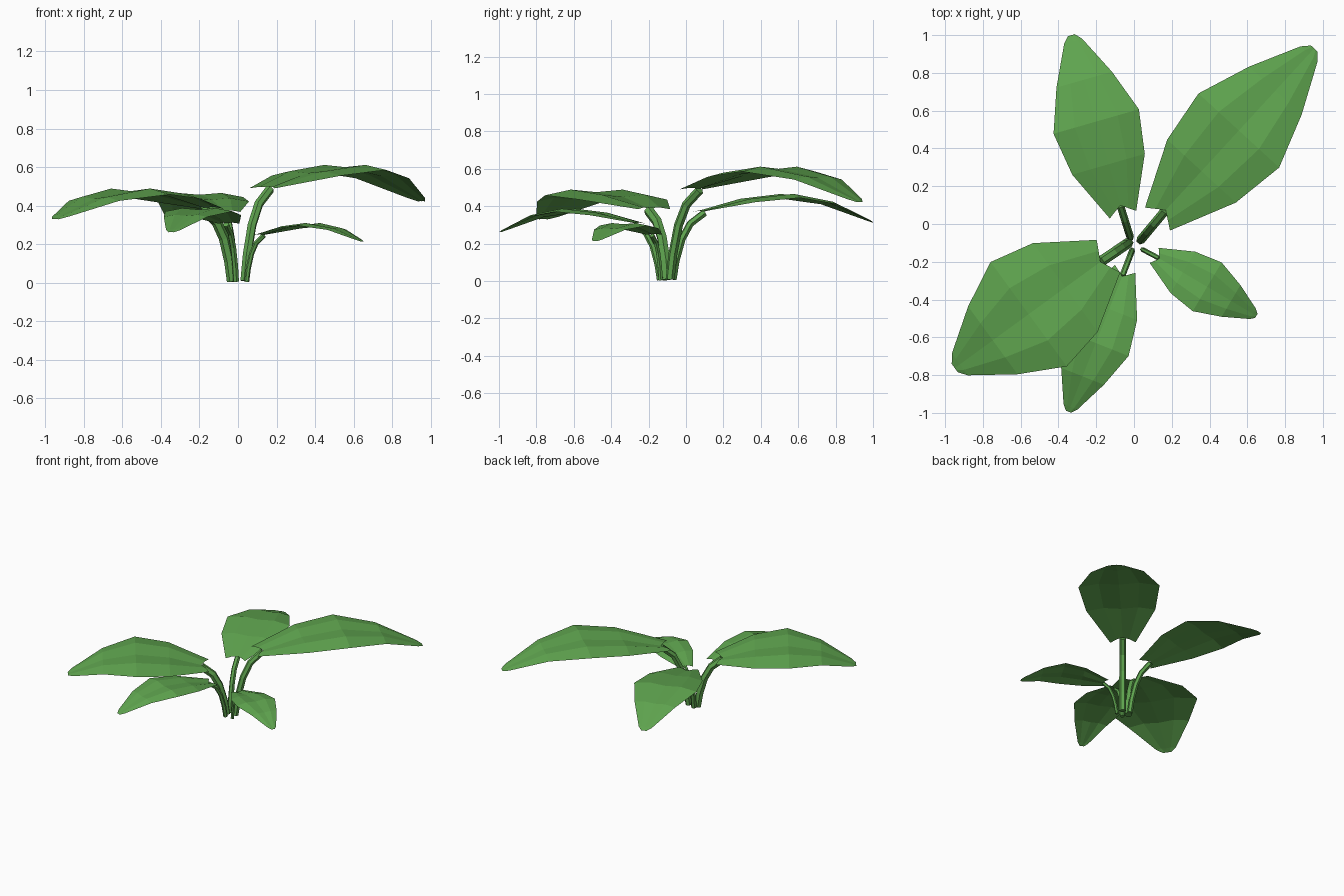
import bpy, bmesh, math
from mathutils import Vector

if "Cube" in bpy.data.objects:
    bpy.data.objects.remove(bpy.data.objects["Cube"])

green = bpy.data.materials.new("leaf green")
green.diffuse_color = (0.115, 0.375, 0.078, 1)
green.use_nodes = True
green.node_tree.nodes["Principled BSDF"].inputs["Base Color"].default_value = green.diffuse_color

# shared leaf outline: position along, half width factor, height (per unit length)
ROWS = [(-0.045, 0.31, 0.0), (0.25, 0.85, 0.065), (0.5, 1.0, 0.092),
        (0.745, 0.65, 0.050), (0.97, 0.21, -0.045), (1.005, 0.08, -0.062)]
# cross-section: side position, height (per unit half width)
CROSS = [(-1, -0.06), (-0.5, 0.03), (0, -0.01), (0.5, 0.03), (1, -0.06)]


def finish(bm, name):
    me = bpy.data.meshes.new(name)
    bm.to_mesh(me)
    bm.free()
    me.materials.append(green)
    bpy.context.collection.objects.link(bpy.data.objects.new(name, me))


def leaf(name, base, tip, height, half):
    b, t = Vector((*base, height)), Vector((*tip, height))
    d = t - b
    length = d.length
    d.normalize()
    side = Vector((-d.y, d.x, 0))
    bm = bmesh.new()
    grid = []
    for i, (u, w, z) in enumerate(ROWS):
        row = []
        for v, h in CROSS:
            # notch at the stem end
            uu = u + (0.055 * (1 - abs(v)) if i == 0 else 0)
            p = b + d * uu * length + side * v * w * half
            p.z += z * length + h * w * half
            row.append(bm.verts.new(p))
        grid.append(row)
    for r0, r1 in zip(grid, grid[1:]):
        for k in range(len(CROSS) - 1):
            bm.faces.new((r0[k], r1[k], r1[k + 1], r0[k + 1]))
    bm.normal_update()
    for f in bm.faces:
        if f.normal.z < 0:
            f.normal_flip()
    finish(bm, name)


def stem(name, foot, top, height, r, sides=6):
    a = Vector((*foot, 0))
    d = Vector((*top, 0)) - a
    out = d.normalized()
    side = Vector((-out.y, out.x, 0))
    path = [(0, 0.02), (0.1, 0.3), (0.3, 0.62), (0.58, 0.85), (1.05, 1.01)]
    pts = [a + d * s + Vector((0, 0, h * height)) for s, h in path]
    bm = bmesh.new()
    rings = []
    for i, p in enumerate(pts):
        tan = (pts[min(i + 1, 4)] - pts[max(i - 1, 0)]).normalized()
        up = tan.cross(side)
        rings.append([bm.verts.new(p + r * (side * math.cos(q) + up * math.sin(q)))
                      for q in (2 * math.pi * k / sides for k in range(sides))])
    for r0, r1 in zip(rings, rings[1:]):
        for k in range(sides):
            n = (k + 1) % sides
            bm.faces.new((r0[k], r0[n], r1[n], r1[k]))
    bm.faces.new(rings[0])
    bm.faces.new(rings[-1])
    bmesh.ops.recalc_face_normals(bm, faces=bm.faces)
    finish(bm, name)


# name, stem foot, leaf base, leaf tip, base height, half width, stem radius
PLANT = [
    ("back_right", (0.035, -0.085), (0.16, 0.065), (0.95, 0.925), 0.495, 0.29, 0.024),
    ("back_left", (-0.02, -0.07), (-0.07, 0.09), (-0.33, 0.995), 0.372, 0.235, 0.02),
    ("front_left", (-0.03, -0.10), (-0.17, -0.195), (-0.945, -0.76), 0.39, 0.342, 0.028),
    ("front", (-0.01, -0.14), (-0.06, -0.27), (-0.345, -0.99), 0.31, 0.187, 0.016),
    ("front_right", (0.045, -0.135), (0.13, -0.18), (0.645, -0.485), 0.25, 0.15, 0.013),
]
for n, foot, base, tip, h, half, r in PLANT:
    leaf(n + "_leaf", base, tip, h, half)
    stem(n + "_stem", foot, base, h - r * 0.6, r)
